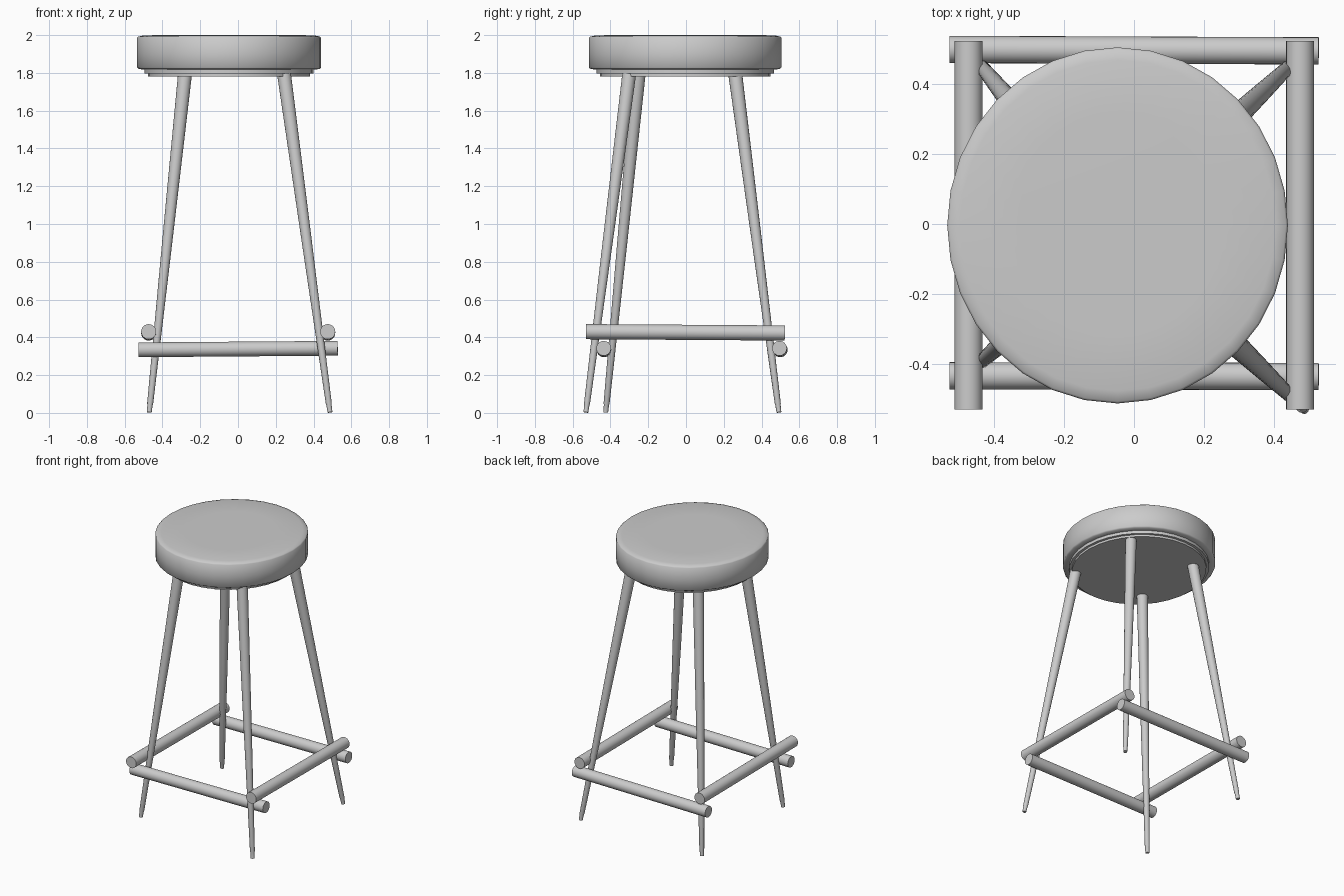
import bpy, bmesh, math
from mathutils import Vector

if "Cube" in bpy.data.objects:
    bpy.data.objects.remove(bpy.data.objects["Cube"])


def finish(bm, name, angle=40):
    bmesh.ops.recalc_face_normals(bm, faces=bm.faces)
    me = bpy.data.meshes.new(name)
    bm.to_mesh(me)
    bm.free()
    ob = bpy.data.objects.new(name, me)
    bpy.context.collection.objects.link(ob)
    bpy.ops.object.select_all(action='DESELECT')
    ob.select_set(True)
    bpy.context.view_layer.objects.active = ob
    bpy.ops.object.shade_smooth_by_angle(angle=math.radians(angle))
    return ob


def skin_rings(name, rings, angle=40):
    """Join equal-length rings of points into a capped surface."""
    bm = bmesh.new()
    loops = [[bm.verts.new(p) for p in r] for r in rings]
    n = len(loops[0])
    for a, b in zip(loops, loops[1:]):
        for i in range(n):
            j = (i + 1) % n
            bm.faces.new((a[i], a[j], b[j], b[i]))
    bm.faces.new(loops[0][::-1])
    bm.faces.new(loops[-1])
    return finish(bm, name, angle)


def circle(n):
    return [(math.cos(2 * math.pi * i / n), math.sin(2 * math.pi * i / n)) for i in range(n)]


def seat_disc(name, profile, angle):
    """Slightly oval lathe; profile holds (inset from rim, z)."""
    cx, cy, rx, ry = -0.047, -0.004, 0.487, 0.509
    rings = [[(cx + (rx - d) * c, cy + (ry - d) * s, z) for c, s in circle(32)]
             for d, z in profile]
    return skin_rings(name, rings, angle)


def rod(name, start, end, stations, n=24):
    """Round bar; stations hold (fraction along, radius)."""
    a, b = Vector(start), Vector(end)
    q = (b - a).to_track_quat('Z', 'Y')
    rings = [[a.lerp(b, t) + q @ Vector((c * r, s * r, 0)) for c, s in circle(n)]
             for t, r in stations]
    return skin_rings(name, rings)


# Cushion and stepped base plate
seat_disc("seat_cushion", [(0.04, 1.818), (0.008, 1.82), (0, 1.828), (0, 1.90),
                           (0, 1.986), (0.006, 1.992), (0.036, 1.999), (0.2, 2.0)], 60)
seat_disc("seat_base", [(0.058, 1.782), (0.058, 1.797), (0.04, 1.797), (0.04, 1.82)], 30)

# Splayed tapering legs, each with a small foot
legs = {
    "front_left": ((-0.47, -0.425, 0), (-0.28, -0.25, 1.80)),
    "front_right": ((0.487, -0.53, 0), (0.243, -0.30, 1.80)),
    "back_left": ((-0.47, 0.492, 0), (-0.28, 0.26, 1.80)),
    "back_right": ((0.487, 0.492, 0), (0.243, 0.26, 1.80)),
}
for side, (foot, top) in legs.items():
    foot = (foot[0], foot[1], 0.003)
    rod(side + "_leg", foot, top,
        [(0, 0.013), (0.022, 0.014), (0.026, 0.016), (0.5, 0.027), (1, 0.037)], 20)

# Crossing foot rails: lower pair along x, upper pair along y
bar = [(0, 1), (1, 1)]
for name, a, b, r in (
    ("front_rail", (-0.527, -0.434, 0.334), (0.528, -0.436, 0.342), 0.039),
    ("back_rail", (-0.527, 0.499, 0.334), (0.528, 0.495, 0.342), 0.039),
    ("left_rail", (-0.473, -0.53, 0.43), (-0.473, 0.523, 0.423), 0.040),
    ("right_rail", (0.475, -0.53, 0.43), (0.475, 0.523, 0.423), 0.040),
):
    rod(name, a, b, [(t, r * k) for t, k in bar])
